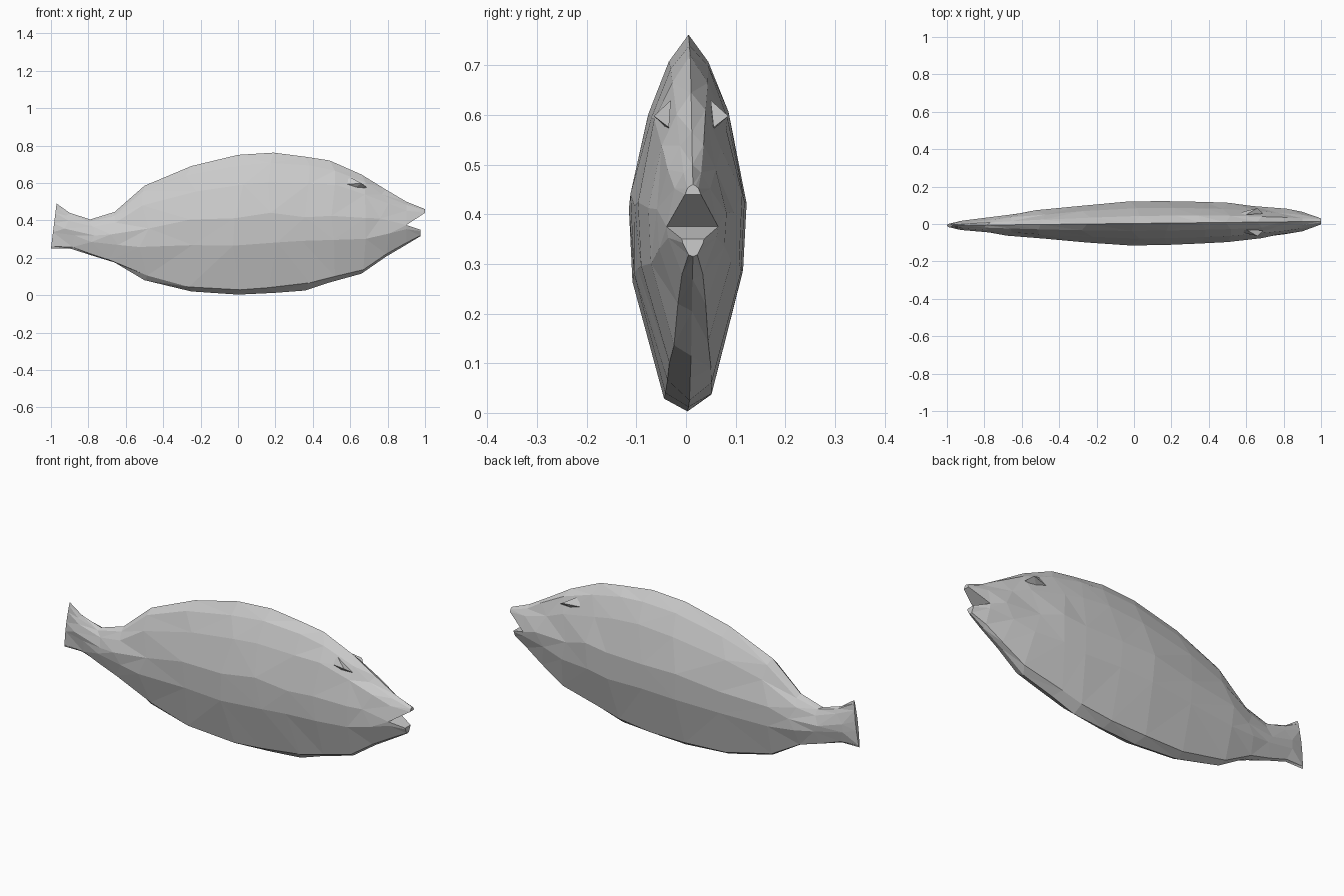
import bpy, bmesh, random

random.seed(4)
cube = bpy.data.objects.get("Cube")
if cube:
    bpy.data.objects.remove(cube, do_unlink=True)

grey = bpy.data.materials.new("plain grey")
grey.use_nodes = True
tone = (0.6, 0.6, 0.6, 1)
grey.diffuse_color = tone
grey.node_tree.nodes["Principled BSDF"].inputs["Base Color"].default_value = tone

# Cross-section: share of height, share of half width (back to belly)
PROFILE = [(1, 0), (.93, .34), (.79, .69), (.56, 1), (.36, .94), (.045, .4), (0, 0)]
N = len(PROFILE) - 1
# Stations from tail to mouth corner: x, belly height, back height, half width
STATIONS = [
    (-.98, .25, .49, .01), (-.90, .25, .44, .025), (-.79, .215, .405, .04),
    (-.66, .175, .445, .058), (-.50, .08, .585, .076), (-.25, .02, .69, .099),
    (0, .003, .75, .118), (.19, .012, .762, .117), (.36, .025, .74, .111),
    (.49, .068, .72, .105), (.66, .115, .645, .086), (.79, .205, .565, .07),
    (.90, .27, .50, .052)]


def build(name, bm):
    bmesh.ops.triangulate(bm, faces=bm.faces[:])
    bmesh.ops.recalc_face_normals(bm, faces=bm.faces[:])
    mesh = bpy.data.meshes.new(name)
    bm.to_mesh(mesh)
    bm.free()
    mesh.materials.append(grey)
    ob = bpy.data.objects.new(name, mesh)
    bpy.context.scene.collection.objects.link(ob)


def midline(x):
    return .003 + .011 * x


def bridge(bm, a, b, closed):
    for i in range(len(a) if closed else len(a) - 1):
        j = (i + 1) % len(a)
        bm.faces.new((a[i], a[j], b[j], b[i]))


# Body: rings of the cross-section, with uneven facets on the flanks
body = bmesh.new()
rings = []
for s, (x, low, high, half) in enumerate(STATIONS):
    ring = []
    for k in range(2 * N):
        level, width = PROFILE[k if k <= N else 2 * N - k]
        side = -1 if k < N else 1
        px, pz = x, low + level * (high - low)
        if s == 0:
            px += .025 * (level - .5) * 1.2 - .005
        elif s < len(STATIONS) - 1 and 0 < width:
            px += random.uniform(-.03, .03)
            pz += random.uniform(-.015, .015) * (high - low)
        ring.append(body.verts.new((px, midline(x) + side * width * half, pz)))
    if rings:
        bridge(body, rings[-1], ring, True)
    rings.append(ring)
body.faces.new(rings[0])


# Jaws: each half of the last ring narrows to its own tip
def jaw(half_ring, tip_x, low, high, half):
    zs = [v.co.z for v in half_ring]
    ys = [abs(v.co.y - midline(.9)) for v in half_ring]
    z0, span, wide = min(zs), max(zs) - min(zs), max(ys)
    tip = []
    for v in half_ring:
        t = (v.co.z - z0) / span
        y = midline(1) + (v.co.y - midline(.9)) / wide * half
        tip.append(body.verts.new((tip_x, y, low + t * (high - low))))
    bridge(body, half_ring, tip, False)
    body.faces.new((half_ring[0], tip[0], tip[-1], half_ring[-1]))
    body.faces.new(tip)


last = rings[-1]
for v in (last[3], last[-3]):
    v.co.z = .375
jaw(last[-3:] + last[:4], 1, .44, .46, .016)
jaw(last[3:-2], .975, .315, .35, .022)
build("fish_body", body)

# Brows: small faceted ridges over the eyes
for name, side in (("right_brow", -1), ("left_brow", 1)):
    brow = bmesh.new()
    pts = [(.56, .05, .592), (.66, .075, .598), (.69, .045, .575),
           (.6, .04, .63), (.62, .045, .57)]
    v = [brow.verts.new((x, midline(x) + side * y, z)) for x, y, z in pts]
    for f in ((0, 1, 3), (1, 2, 3), (0, 4, 1), (1, 4, 2), (0, 3, 4), (3, 2, 4)):
        brow.faces.new([v[i] for i in f])
    build(name, brow)
